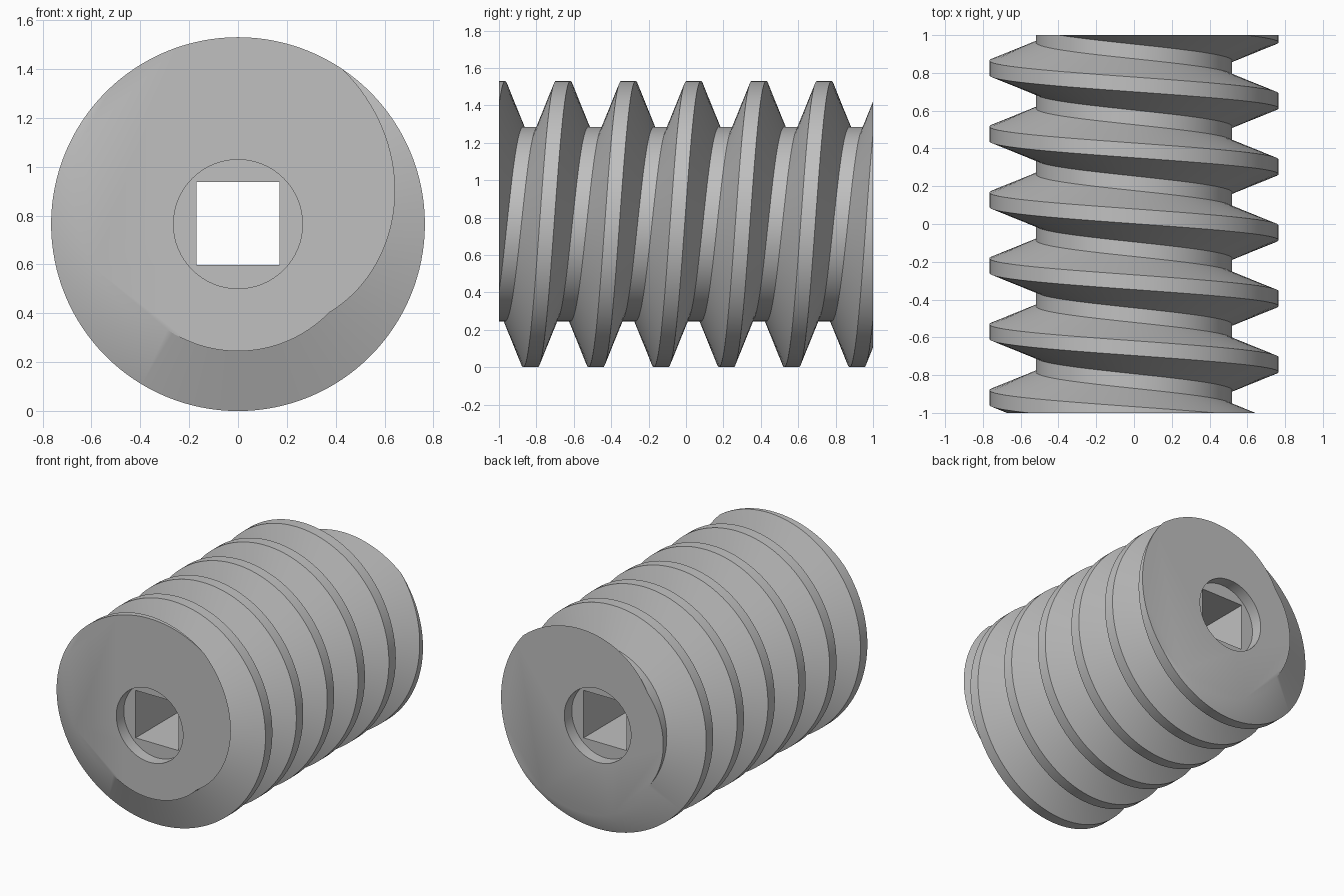
import bpy, bmesh, math
from mathutils import Matrix

if "Cube" in bpy.data.objects:
    bpy.data.objects.remove(bpy.data.objects["Cube"])

R, ROOT = 0.765, 0.52          # crest and root radius
PITCH, Y0 = 0.349, 0.041       # thread pitch, crest centre at the top
N, TURNS = 128, 6
PROFILE = [(-0.136, ROOT), (-0.039, R), (0.039, R), (0.136, ROOT)]

mat = bpy.data.materials.new("grey metal")
mat.diffuse_color = (0.53, 0.53, 0.53, 1)
mat.use_nodes = True
mat.node_tree.nodes["Principled BSDF"].inputs["Base Color"].default_value = mat.diffuse_color


def add_object(name, bm):
    mesh = bpy.data.meshes.new(name)
    bm.to_mesh(mesh)
    bm.free()
    ob = bpy.data.objects.new(name, mesh)
    bpy.context.collection.objects.link(ob)
    return ob


# Threaded body: helical rows around the y axis, joined to themselves one turn on
bm = bmesh.new()
rows = [(k * PITCH + dy, r) for k in range(-TURNS, TURNS + 1) for dy, r in PROFILE]
cols = []
for i in range(N):
    a = 2 * math.pi * i / N
    cols.append([bm.verts.new((r * math.sin(a), Y0 + y - PITCH * i / N, R + r * math.cos(a)))
                 for y, r in rows])
for i in range(N):
    nxt, shift = (cols[i + 1], 0) if i < N - 1 else (cols[0], -len(PROFILE))
    for j in range(len(PROFILE), len(rows) - 1):
        bm.faces.new((cols[i][j], cols[i][j + 1], nxt[j + 1 + shift], nxt[j + shift]))

# Cut both ends flat and cap them
for y in (-1, 1):
    geom = bm.verts[:] + bm.edges[:] + bm.faces[:]
    bmesh.ops.bisect_plane(bm, geom=geom, dist=1e-6, plane_co=(0, y, 0),
                           plane_no=(0, y, 0), clear_outer=True)
bmesh.ops.delete(bm, geom=[v for v in bm.verts if not v.link_faces], context='VERTS')
bmesh.ops.remove_doubles(bm, verts=bm.verts[:], dist=1e-5)
bmesh.ops.holes_fill(bm, edges=[e for e in bm.edges if e.is_boundary], sides=0)
bmesh.ops.recalc_face_normals(bm, faces=bm.faces[:])
worm = add_object("threaded_worm", bm)
worm.data.materials.append(mat)

# Cutters: square bore right through, round recess in each end
cutters = []
bm = bmesh.new()
bmesh.ops.create_cube(bm, size=1, matrix=Matrix.Translation((0, 0, R + 0.003))
                      @ Matrix.Diagonal((0.34, 3, 0.34, 1)))
cutters.append(add_object("square_bore_cutter", bm))
for side in (-1, 1):
    bm = bmesh.new()
    bmesh.ops.create_cone(bm, cap_ends=True, segments=64, radius1=0.264, radius2=0.264,
                          depth=0.4, matrix=Matrix.Translation((0, side * 1.115, R))
                          @ Matrix.Rotation(math.pi / 2, 4, 'X'))
    cutters.append(add_object("recess_cutter", bm))

bpy.context.view_layer.objects.active = worm
worm.select_set(True)
for c in cutters:
    c.hide_render = True
    mod = worm.modifiers.new("cut", 'BOOLEAN')
    mod.operation, mod.solver, mod.object = 'DIFFERENCE', 'EXACT', c
    bpy.ops.object.modifier_apply(modifier=mod.name)
    bpy.data.objects.remove(c)

bpy.ops.object.shade_smooth_by_angle(angle=math.radians(25))
